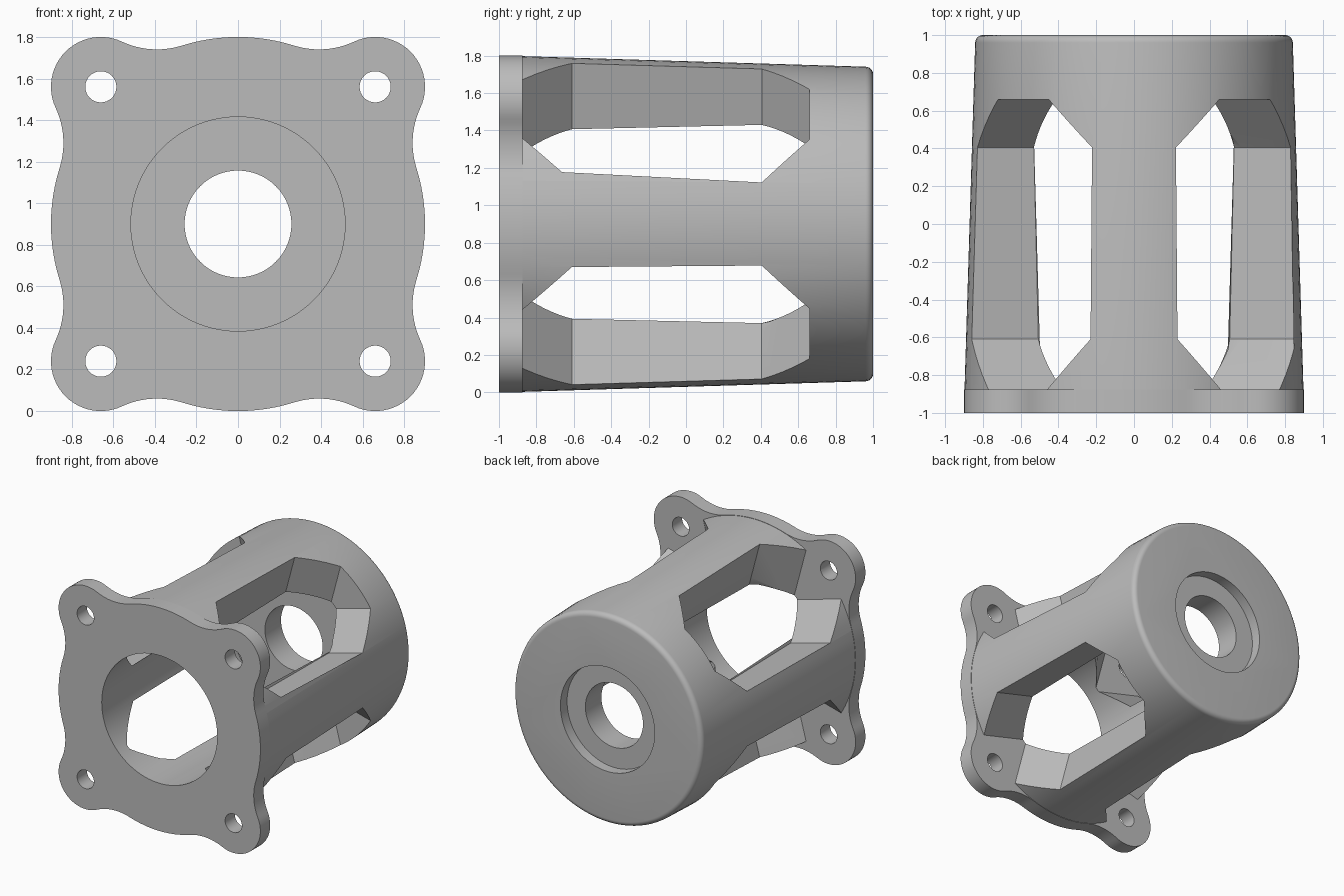
import bpy, bmesh, math
from mathutils import Vector

if "Cube" in bpy.data.objects:
    bpy.data.objects.remove(bpy.data.objects["Cube"])

CZ = 0.9          # height of the main axis, which runs along y
SEG = 96

grey = bpy.data.materials.new("plain grey")
grey.diffuse_color = (0.5, 0.5, 0.5, 1)
grey.use_nodes = True
grey.node_tree.nodes["Principled BSDF"].inputs["Base Color"].default_value = grey.diffuse_color


def loft(name, rings):
    """Closed solid through rings of equal point count, capped at both ends."""
    bm = bmesh.new()
    vr = [[bm.verts.new(p) for p in ring] for ring in rings]
    n = len(vr[0])
    for a, b in zip(vr, vr[1:]):
        for i in range(n):
            j = (i + 1) % n
            bm.faces.new((a[i], a[j], b[j], b[i]))
    bm.faces.new(vr[0])
    bm.faces.new(vr[-1])
    bmesh.ops.recalc_face_normals(bm, faces=bm.faces)
    me = bpy.data.meshes.new(name)
    bm.to_mesh(me)
    bm.free()
    me.materials.append(grey)
    ob = bpy.data.objects.new(name, me)
    bpy.context.collection.objects.link(ob)
    return ob


def lathe(name, profile, cx=0, cz=CZ, seg=SEG):
    """Solid of revolution about y from (radius, y) pairs."""
    return loft(name, [[(cx + r * math.cos(2 * math.pi * i / seg), y,
                         cz + r * math.sin(2 * math.pi * i / seg))
                        for i in range(seg)] for r, y in profile])


def boolean(target, other, op):
    mod = target.modifiers.new(op.lower(), 'BOOLEAN')
    mod.operation = op
    mod.solver = 'EXACT'
    mod.object = other
    bpy.context.view_layer.objects.active = target
    bpy.ops.object.modifier_apply(modifier=mod.name)
    bpy.data.objects.remove(other, do_unlink=True)


# Tapered barrel with a rounded back edge
F = 0.04
profile = [(0.899, -0.93), (0.841, 1 - F)]
for i in range(1, 7):
    a = math.pi / 2 * i / 6
    profile.append((0.841 - F + F * math.cos(a), 1 - F + F * math.sin(a)))
body = lathe("bearing_housing", profile)

# Four wedge-shaped windows on the diagonals, with radial sides and cut corners
K = math.tan(math.radians(30))
STATIONS = [(-0.885, 0.2916), (-0.61, 0), (0.405, 0), (0.66, 0.289)]


def window_ring(u, ang):
    half = [(y, max(K * u - c, 0.002)) for y, c in STATIONS]
    outline = half + [(y, -v) for y, v in reversed(half)]
    ca, sa = math.cos(ang), math.sin(ang)
    return [(u * ca - v * sa, y, CZ + u * sa + v * ca) for y, v in outline]


for q in range(4):
    ang = math.radians(45 + 90 * q)
    cutter = loft("window_cutter", [window_ring(u, ang) for u in (0.3, 0.51, 1.1)])
    boolean(body, cutter, 'DIFFERENCE')

# Flange outline: round lobes blended into the barrel circle by fillets
R, LOBE, FIL, BOLT = 0.9, 0.24, 0.4, 0.66


def arc(c, r, a0, a1, n):
    return [Vector((c[0] + r * math.cos(a0 + (a1 - a0) * i / n),
                    c[1] + r * math.sin(a0 + (a1 - a0) * i / n))) for i in range(n)]


D = BOLT * math.sqrt(2)
d1, d2 = R + FIL, LOBE + FIL
t = math.acos((d1 * d1 + D * D - d2 * d2) / (2 * d1 * D))
lo, hi = math.pi / 4 - t, math.pi / 4 + t
c1 = (d1 * math.cos(lo), d1 * math.sin(lo))
c2 = (c1[1], c1[0])
s = math.atan2(c1[1] - BOLT, c1[0] - BOLT)
quarter = (arc((0, 0), R, 0, lo, 6)
           + arc(c1, FIL, lo + math.pi, s + math.pi, 12)
           + arc((BOLT, BOLT), LOBE, s, math.pi / 2 - s, 24)
           + arc(c2, FIL, 1.5 * math.pi - s, hi + math.pi, 12)
           + arc((0, 0), R, hi, math.pi / 2, 6))
outline = []
for q in range(4):
    ca, sa = round(math.cos(q * math.pi / 2)), round(math.sin(q * math.pi / 2))
    outline += [(p.x * ca - p.y * sa, p.x * sa + p.y * ca) for p in quarter]
flange = loft("flange", [[(x, y, CZ + z) for x, z in outline] for y in (-1, -0.875)])
boolean(body, flange, 'UNION')

# Tapered bore, shaft hole, back recess and bolt holes
boolean(body, lathe("bore_cutter", [(0.513, -1.1), (0.556, 0.71)]), 'DIFFERENCE')
boolean(body, lathe("shaft_cutter", [(0.257, 0.6), (0.257, 1.2)]), 'DIFFERENCE')
boolean(body, lathe("recess_cutter", [(0.42, 0.915), (0.42, 1.2)]), 'DIFFERENCE')
for sx in (-1, 1):
    for sz in (-1, 1):
        bolt = lathe("bolt_cutter", [(0.075, -1.2), (0.075, -0.8)],
                     sx * BOLT, CZ + sz * BOLT, 32)
        boolean(body, bolt, 'DIFFERENCE')

# Smooth the round surfaces, keep the edges sharp
body.select_set(True)
bpy.context.view_layer.objects.active = body
bpy.ops.object.shade_smooth_by_angle(angle=math.radians(28))
